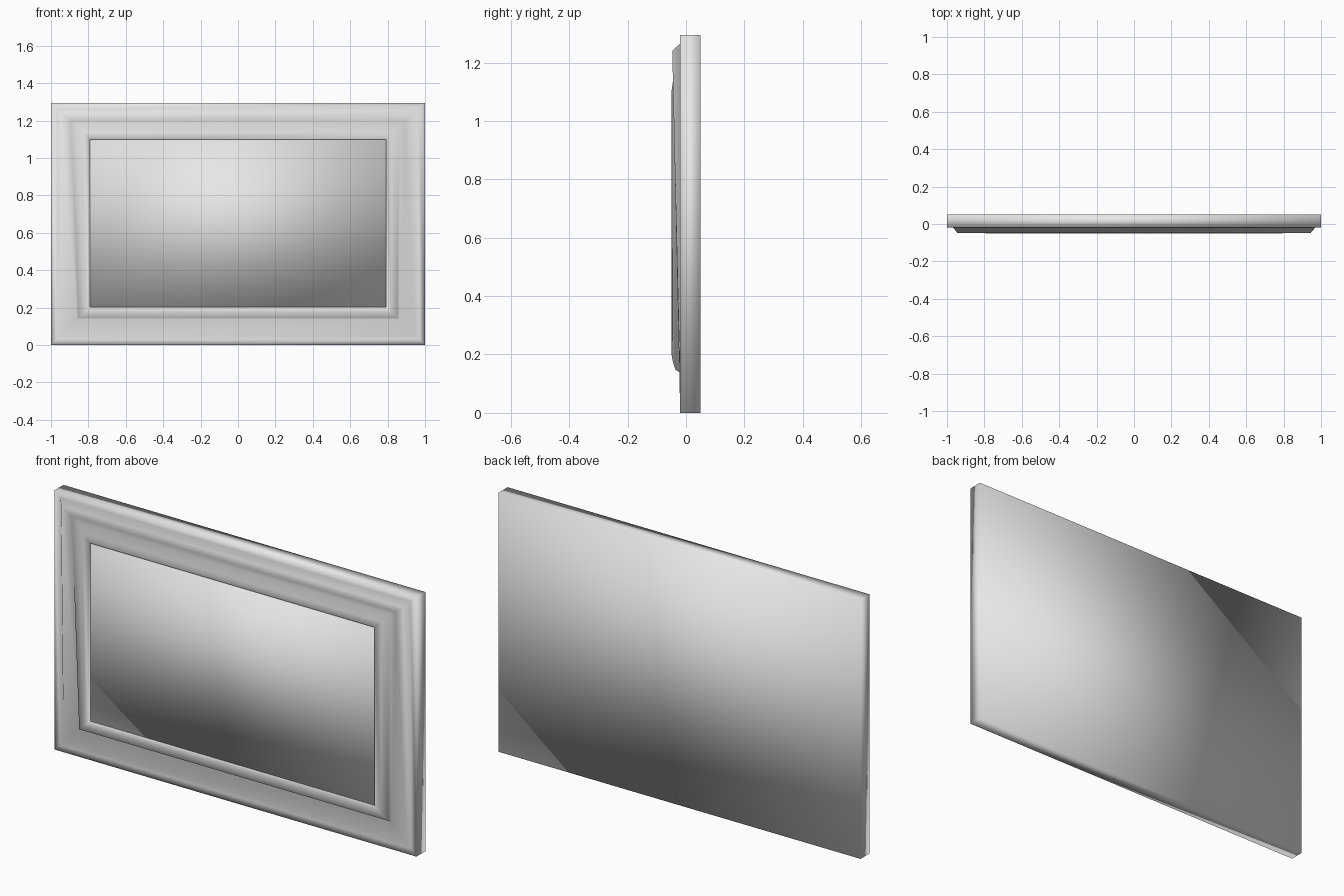
import bpy, bmesh

if "Cube" in bpy.data.objects:
    bpy.data.objects.remove(bpy.data.objects["Cube"])

grey = bpy.data.materials.new("plain grey")
grey.use_nodes = True
colour = (0.8, 0.8, 0.8, 1)
grey.diffuse_color = colour
grey.node_tree.nodes["Principled BSDF"].inputs["Base Color"].default_value = colour


def stacked_rings(name, rings):
    """Bridge rectangular rings from back to front and cap both ends.
    Each ring: (half width, z, y) at the bottom, then the same at the top."""
    bm = bmesh.new()
    loops = []
    for (wb, zb, yb), (wt, zt, yt) in rings:
        corners = [(-wb, yb, zb), (wb, yb, zb), (wt, yt, zt), (-wt, yt, zt)]
        loops.append([bm.verts.new(c) for c in corners])
    for a, b in zip(loops, loops[1:]):
        for i in range(4):
            j = (i + 1) % 4
            bm.faces.new((a[i], a[j], b[j], b[i]))
    bm.faces.new(loops[0])
    bm.faces.new(loops[-1])
    bmesh.ops.recalc_face_normals(bm, faces=bm.faces)
    for face in bm.faces:
        face.smooth = True
    mesh = bpy.data.meshes.new(name)
    bm.to_mesh(mesh)
    bm.free()
    mesh.materials.append(grey)
    obj = bpy.data.objects.new(name, mesh)
    bpy.context.collection.objects.link(obj)
    return obj


# Frame: backing slab, tilted outer moulding, groove, raised inner moulding, rebate
stacked_rings("frame", [
    ((1.0, 0.0, 0.05), (1.0, 1.295, 0.05)),
    ((1.0, 0.0, -0.02), (1.0, 1.295, -0.02)),
    ((0.97, 0.03, -0.018), (0.967, 1.265, -0.02)),
    ((0.95, 0.05, -0.021), (0.945, 1.24, -0.047)),
    ((0.862, 0.138, -0.018), (0.895, 1.2, -0.034)),
    ((0.853, 0.146, -0.035), (0.865, 1.18, -0.034)),
    ((0.82, 0.175, -0.045), (0.825, 1.135, -0.045)),
    ((0.79, 0.203, -0.05), (0.79, 1.1, -0.05)),
    ((0.79, 0.203, -0.02), (0.79, 1.1, -0.02)),
])

# Panel: flat slab set into the rebate
stacked_rings("panel", [
    ((0.79, 0.203, 0.03), (0.79, 1.1, 0.03)),
    ((0.79, 0.203, -0.035), (0.79, 1.1, -0.035)),
])
